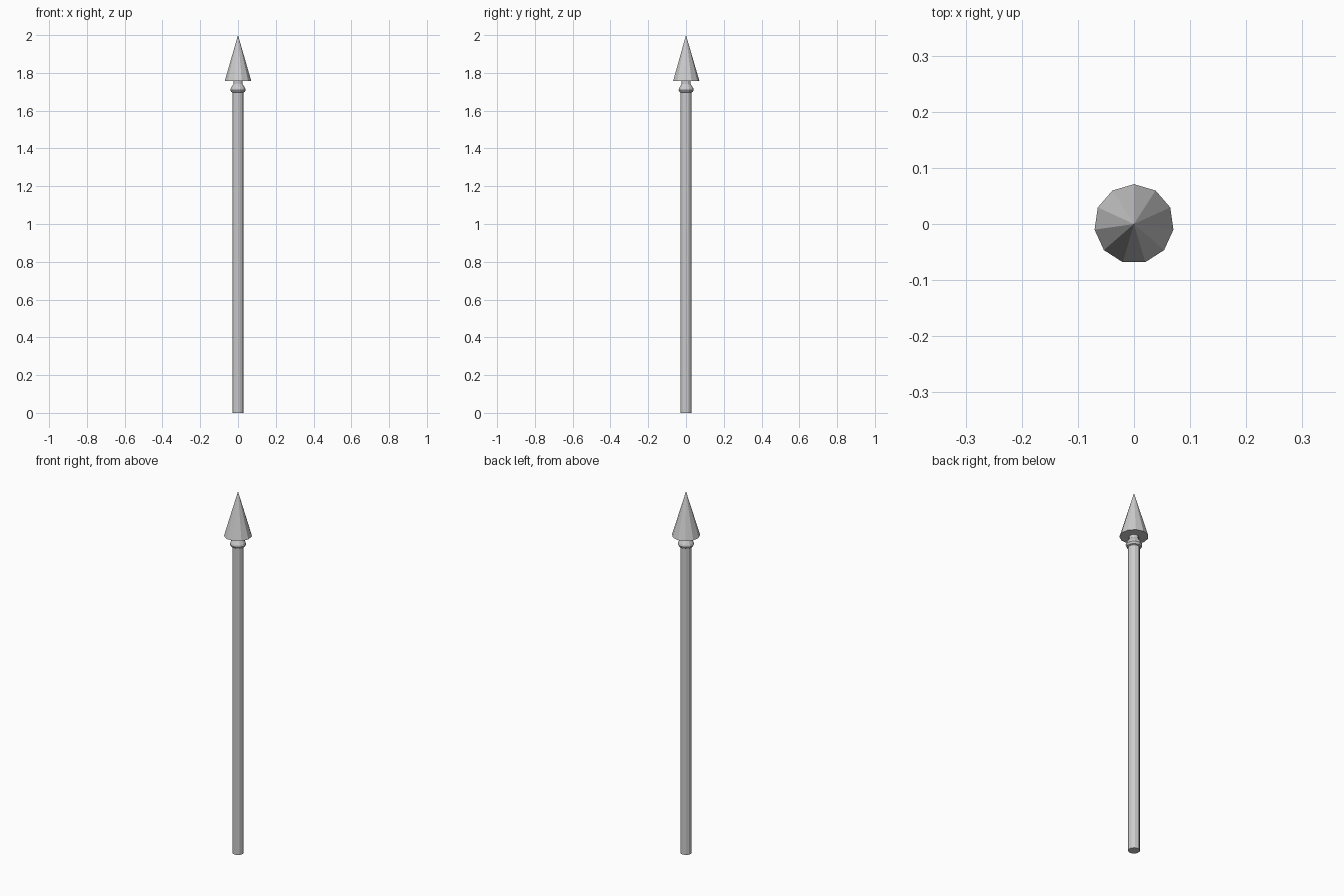
import bpy, bmesh
from math import cos, sin, pi

if "Cube" in bpy.data.objects:
    bpy.data.objects.remove(bpy.data.objects["Cube"])

SIDES = 11


def lathe(name, profile):
    """Revolve (radius, z) points into a closed flat-faced solid."""
    bm = bmesh.new()
    rings = []
    for r, z in profile:
        if r == 0:
            rings.append([bm.verts.new((0, 0, z))] * SIDES)
        else:
            rings.append([bm.verts.new((r * cos(pi / 2 + 2 * pi * i / SIDES),
                                        r * sin(pi / 2 + 2 * pi * i / SIDES), z))
                          for i in range(SIDES)])
    for low, high in zip(rings, rings[1:]):
        for i in range(SIDES):
            j = (i + 1) % SIDES
            quad = [low[i], low[j], high[j], high[i]]
            bm.faces.new(list(dict.fromkeys(quad)))
    # End caps
    if profile[0][0] > 0:
        bm.faces.new(rings[0][::-1])
    if profile[-1][0] > 0:
        bm.faces.new(rings[-1])
    bmesh.ops.recalc_face_normals(bm, faces=bm.faces)
    mesh = bpy.data.meshes.new(name)
    bm.to_mesh(mesh)
    bm.free()
    obj = bpy.data.objects.new(name, mesh)
    bpy.context.collection.objects.link(obj)
    return obj


# Long pole
lathe("shaft", [(0.029, 0), (0.029, 1.70)])

# Rounded collar tapering up to the head
lathe("collar", [(0.029, 1.696), (0.036, 1.699), (0.041, 1.71),
                 (0.038, 1.72), (0.024, 1.742), (0.024, 1.757)])

# Pointed head
lathe("spearhead", [(0.071, 1.757), (0, 2.0)])
